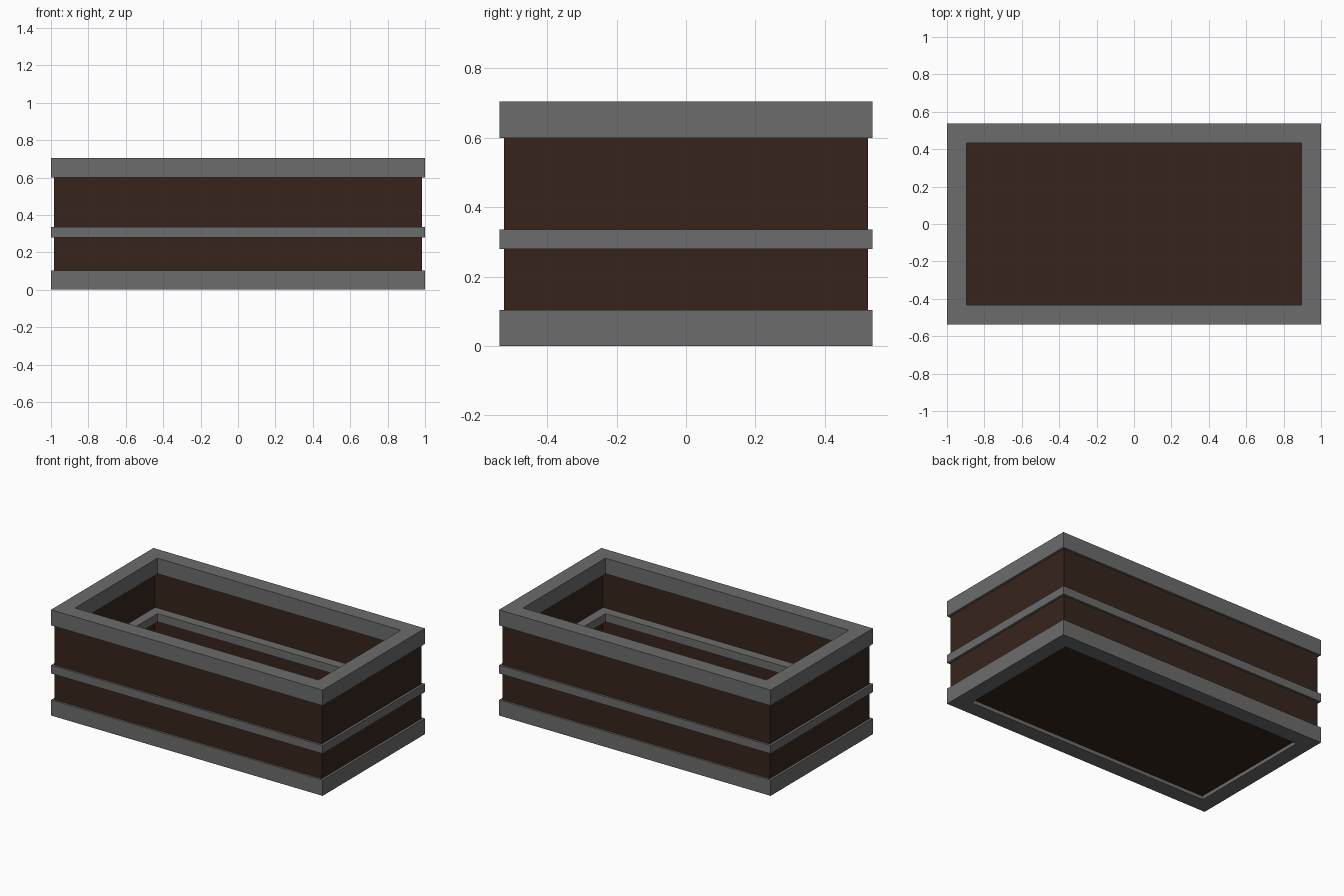
import bpy
import bmesh
from mathutils import Vector

if "Cube" in bpy.data.objects:
    bpy.data.objects.remove(bpy.data.objects["Cube"])


def material(name, color):
    mat = bpy.data.materials.new(name)
    mat.diffuse_color = (*color, 1)
    mat.use_nodes = True
    mat.node_tree.nodes["Principled BSDF"].inputs["Base Color"].default_value = mat.diffuse_color
    return mat


def block(hx, hy, z0, z1):
    bm = bmesh.new()
    bmesh.ops.create_cube(bm, size=1)
    for v in bm.verts:
        v.co = Vector((v.co.x * 2 * hx, v.co.y * 2 * hy, z1 if v.co.z > 0 else z0))
    bm.normal_update()
    return bm


def finish(bm, name, mat):
    bmesh.ops.recalc_face_normals(bm, faces=bm.faces[:])
    mesh = bpy.data.meshes.new(name)
    bm.to_mesh(mesh)
    bm.free()
    mesh.materials.append(mat)
    bpy.context.collection.objects.link(bpy.data.objects.new(name, mesh))


def frame(name, z0, z1, mat, hx=1.0, hy=0.538, width=0.104):
    # Rectangular ring: inset both caps, remove the middles, bridge the hole
    bm = block(hx, hy, z0, z1)
    caps = [f for f in bm.faces if abs(f.normal.z) > 0.9]
    for cap in caps:
        bmesh.ops.inset_region(bm, faces=[cap], thickness=width, use_even_offset=True)
    edges = [e for cap in caps for e in cap.edges]
    bmesh.ops.delete(bm, geom=caps, context='FACES_ONLY')
    bmesh.ops.bridge_loops(bm, edges=edges)
    finish(bm, name, mat)


def tray(name, hx, hy, z0, z1, wall, mat):
    # Open-topped box with an even wall and floor thickness
    bm = block(hx, hy, z0, z1)
    top = max(bm.faces, key=lambda f: f.calc_center_median().z)
    bmesh.ops.inset_region(bm, faces=[top], thickness=wall, use_even_offset=True)
    floor = bmesh.ops.extrude_discrete_faces(bm, faces=[top])["faces"][0]
    for v in floor.verts:
        v.co.z = z0 + wall
    finish(bm, name, mat)


metal = material("dark_grey_metal", (0.15, 0.15, 0.15))
wood = material("dark_brown_wood", (0.037, 0.018, 0.012))

# Wooden box body
tray("box_body", 0.984, 0.524, 0.024, 0.68, 0.025, wood)

# Bands wrapped around the body
for name, z0, z1 in (("bottom_band", 0.0, 0.104),
                     ("middle_band", 0.28, 0.335),
                     ("top_rim", 0.6, 0.704)):
    frame(name, z0, z1, metal)
